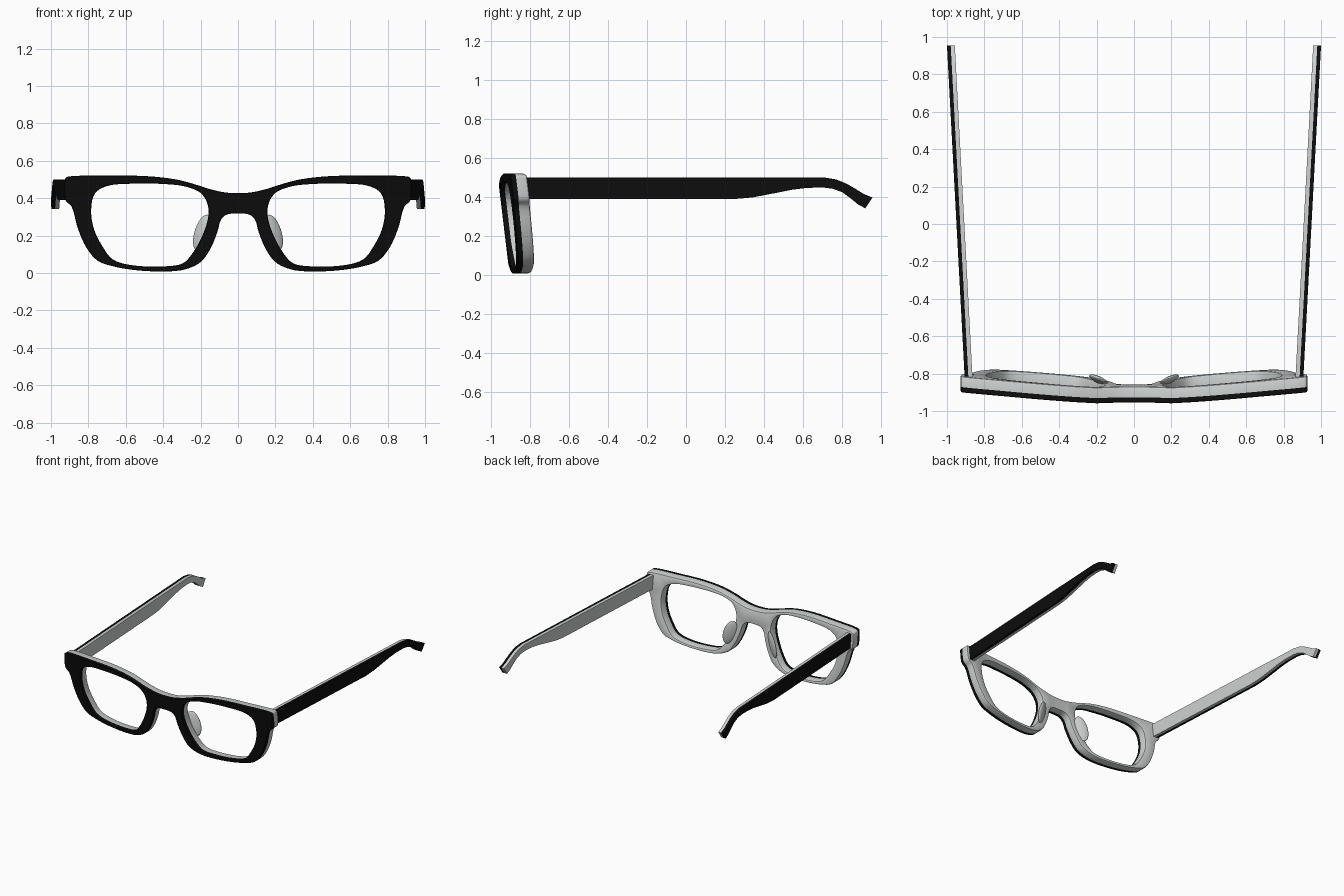
import bpy, bmesh, math
from mathutils import Vector, Matrix

if "Cube" in bpy.data.objects:
    bpy.data.objects.remove(bpy.data.objects["Cube"])


def material(name, rgb):
    m = bpy.data.materials.new(name)
    m.diffuse_color = (*rgb, 1)
    m.use_nodes = True
    m.node_tree.nodes["Principled BSDF"].inputs["Base Color"].default_value = m.diffuse_color
    return m


BLACK = material("black", (0.004, 0.004, 0.004))
GREY = material("light grey", (0.60, 0.62, 0.62))


def finish(bm, name, mat, angle=35):
    bmesh.ops.recalc_face_normals(bm, faces=bm.faces[:])
    me = bpy.data.meshes.new(name)
    bm.to_mesh(me)
    bm.free()
    me.materials.append(mat)
    ob = bpy.data.objects.new(name, me)
    bpy.context.collection.objects.link(ob)
    bpy.ops.object.select_all(action='DESELECT')
    ob.select_set(True)
    bpy.context.view_layer.objects.active = ob
    bpy.ops.object.shade_smooth_by_angle(angle=math.radians(angle))
    return ob


def smooth_loop(pts, steps=4):
    """Closed centripetal spline through the points."""
    pts = [Vector(p) for p in pts]
    n, out = len(pts), []
    for i in range(n):
        p = [pts[(i + k) % n] for k in (-1, 0, 1, 2)]
        t = [0]
        for a, b in zip(p, p[1:]):
            t.append(t[-1] + math.sqrt((b - a).length))
        for s in range(steps):
            u = t[1] + (t[2] - t[1]) * s / steps
            q = p
            for level in (1, 2, 3):
                nq = []
                for j in range(len(q) - 1):
                    # the last level only spans the middle interval
                    lo, hi = (t[1], t[2]) if level == 3 else (t[j], t[j + level])
                    nq.append(q[j].lerp(q[j + 1], (u - lo) / (hi - lo)))
                q = nq
            out.append(q[0])
    return out


def inset(loop, dist):
    """Move a loop towards its own inside (negative = outwards)."""
    n = len(loop)
    area = sum(loop[i - 1].x * loop[i].y - loop[i].x * loop[i - 1].y for i in range(n))
    sgn = 1 if area > 0 else -1
    res = []
    for i in range(n):
        d = (loop[(i + 1) % n] - loop[i - 1]).normalized()
        res.append(loop[i] + Vector((-d.y, d.x)) * dist * sgn)
    return res


# Front outline (x, z), right half from top centre round to the bridge
HALF = [(0.07, .431), (.155, .45), (.24, .477), (.33, .50), (.49, .518), (.7, .52),
        (.905, .516), (.922, .508), (.926, .49), (.926, .40), (.918, .382), (.89, .355),
        (.857, .24), (.81, .135), (.75, .065), (.66, .034), (.545, .015), (.385, .008),
        (.28, .02), (.2, .058), (.15, .125), (.11, .22), (.092, .282), (.064, .311)]
outer = smooth_loop([(0, .427)] + HALF + [(0, .318)] + [(-x, z) for x, z in HALF[::-1]])

# Lens opening
HOLE = [(.28, .462), (.385, .475), (.545, .478), (.70, .465), (.765, .425), (.785, .34),
        (.77, .235), (.72, .135), (.67, .073), (.57, .042), (.385, .036), (.295, .052),
        (.24, .11), (.182, .22), (.158, .31), (.165, .375), (.2, .428)]
hole_r = smooth_loop(HOLE)
hole_l = smooth_loop([(-x, z) for x, z in HOLE])


def front_layer(name, mat, rings):
    """Slab with three boundary loops; rings are (depth, edge inset)."""
    bm = bmesh.new()
    caps = [[], []]
    for loop, side in ((outer, 1), (hole_r, -1), (hole_l, -1)):
        prev, n = None, len(loop)
        for k, (depth, ins) in enumerate(rings):
            vs = [bm.verts.new((p.x, depth, p.y)) for p in inset(loop, ins * side)]
            if prev:
                for i in range(n):
                    j = (i + 1) % n
                    bm.faces.new((prev[i], prev[j], vs[j], vs[i]))
            if k in (0, len(rings) - 1):
                for i in range(n):
                    a, b = vs[i], vs[(i + 1) % n]
                    caps[k > 0].append(bm.edges.get((a, b)) or bm.edges.new((a, b)))
            prev = vs
    for edges in caps:
        bmesh.ops.triangle_fill(bm, edges=edges, use_beauty=True, normal=(0, -1, 0))
    # wrap around the face and lean the rims
    for x in (-.2, .2):
        bmesh.ops.bisect_plane(bm, geom=bm.verts[:] + bm.edges[:] + bm.faces[:],
                               plane_co=(x, 0, 0), plane_no=(1, 0, 0))
    for v in bm.verts:
        wrap = .065 * max(0, abs(v.co.x) - .2) / .725
        v.co.y += -.955 + wrap - .12 * (v.co.z - .43)
    return finish(bm, name, mat)


front_layer("frame_front", BLACK, [(0, .003), (.003, 0), (.028, 0)])
front_layer("frame_back", GREY, [(.028, 0), (.073, 0), (.082, .004), (.085, .011)])

# Temple side profile (y, z)
TEMPLE = [(-.83, .39), (.25, .39), (.34, .398), (.45, .419), (.54, .437), (.62, .447),
          (.70, .449), (.75, .443), (.80, .425), (.845, .392), (.88, .363), (.918, .342),
          (.955, .398), (.91, .416), (.865, .444), (.82, .470), (.77, .490), (.71, .5),
          (-.83, .5)]


def temple(name, mat, side, x_out, x_in):
    bm = bmesh.new()
    rings = []
    for off in (x_out, x_in):
        rings.append([bm.verts.new((side * (.906 + (y + .81) * .0533 - off), y, z))
                      for y, z in TEMPLE])
        bm.faces.new(rings[-1])
    n = len(TEMPLE)
    for i in range(n):
        j = (i + 1) % n
        bm.faces.new((rings[0][i], rings[0][j], rings[1][j], rings[1][i]))
    return finish(bm, name, mat)


def nose_pad(name, side):
    bm = bmesh.new()
    width = Vector((.87, .48, 0)).normalized()
    length = Vector((-.25, -.02, 1)).normalized()
    thick = width.cross(length).normalized()
    m = Matrix((width * .05, thick * .016, length * .1)).transposed().to_4x4()
    m = Matrix.Translation((.19, -.832, .215)) @ m
    bmesh.ops.create_uvsphere(bm, u_segments=24, v_segments=14, radius=1)
    bmesh.ops.transform(bm, matrix=m, verts=bm.verts[:])
    for v in bm.verts:
        v.co.x *= side
    return finish(bm, name, GREY, 60)


for side, label in ((1, "right"), (-1, "left")):
    temple(label + "_temple_outer", BLACK, side, 0, .02)
    temple(label + "_temple_inner", GREY, side, .02, .042)
    nose_pad(label + "_nose_pad", side)
